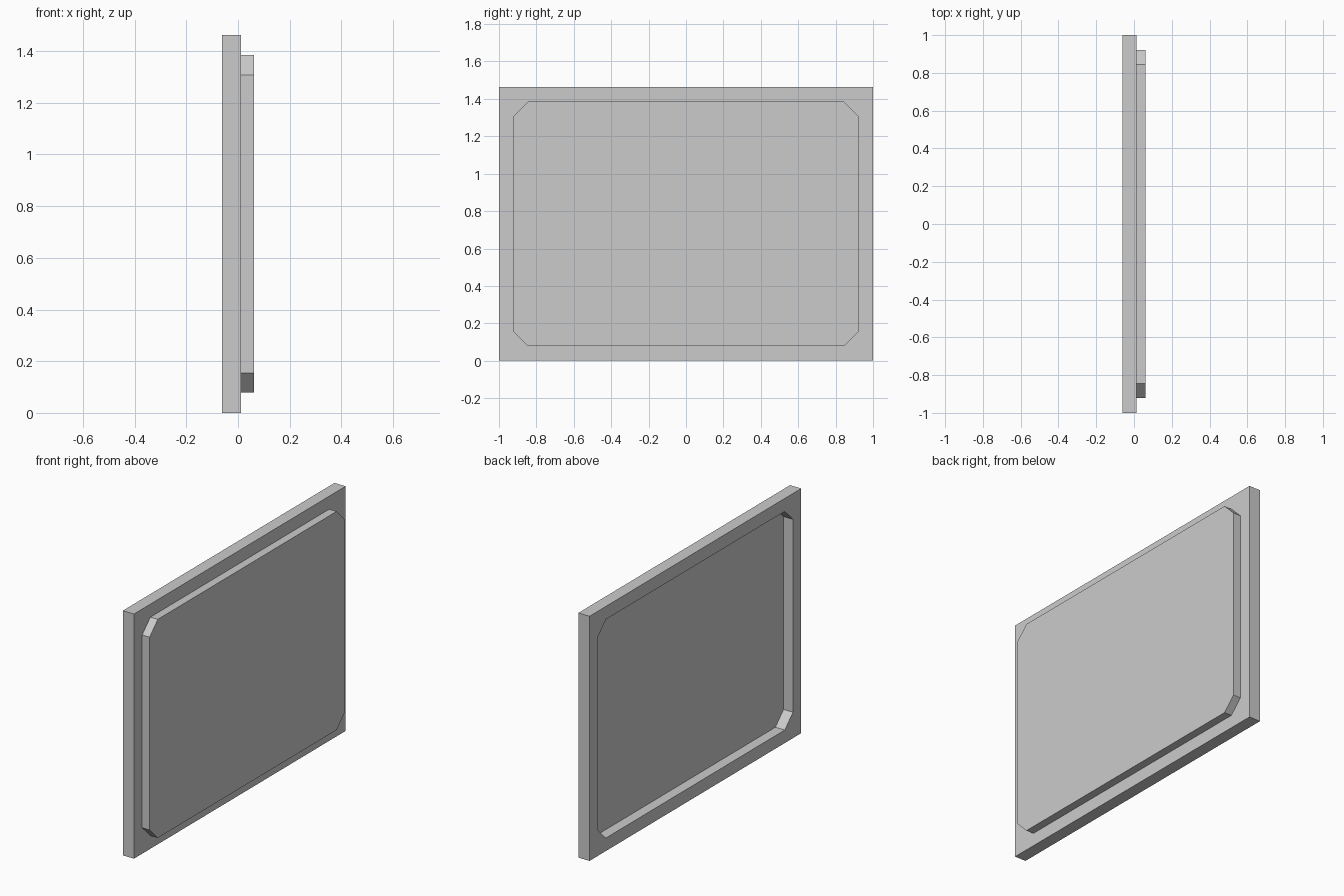
import bpy
import bmesh

if "Cube" in bpy.data.objects:
    bpy.data.objects.remove(bpy.data.objects["Cube"])

W, H = 1.0, 1.463          # half width, height
M, C = 0.078, 0.077        # border margin, corner chamfer
X_BACK, X_FLOOR, X_RIM, X_FRONT = -0.062, 0.0, 0.012, 0.061

bm = bmesh.new()


def loop(x, points):
    return [bm.verts.new((x, y, z)) for y, z in points]


def strip(a, b):
    n = len(a)
    for i in range(n):
        j = (i + 1) % n
        bm.faces.new((a[i], a[j], b[j], b[i]))


def border(rect, octagon):
    # flat border between the rectangle and the clipped-corner outline
    for i in range(4):
        j = (i + 1) % 4
        bm.faces.new((rect[i], octagon[2 * i], octagon[2 * i + 1]))
        bm.faces.new((rect[i], rect[j], octagon[2 * j], octagon[2 * i + 1]))


# Profiles: outer rectangle and clipped-corner inner outline
rect = [(-W, 0), (W, 0), (W, H), (-W, H)]
a, lo, hi = W - M, M, H - M
octa = [(-a, lo + C), (-a + C, lo), (a - C, lo), (a, lo + C),
        (a, hi - C), (a - C, hi), (-a + C, hi), (-a, hi - C)]

# Outer frame
back, rim = loop(X_BACK, rect), loop(X_RIM, rect)
strip(back, rim)

# Hollow back pocket
pocket_edge, pocket_floor = loop(X_BACK, octa), loop(X_FLOOR, octa)
border(back, pocket_edge)
strip(pocket_edge, pocket_floor)
bm.faces.new(pocket_floor)

# Raised front panel
panel_base, panel_face = loop(X_RIM, octa), loop(X_FRONT, octa)
border(rim, panel_base)
strip(panel_base, panel_face)
bm.faces.new(panel_face)

bmesh.ops.recalc_face_normals(bm, faces=bm.faces)
mesh = bpy.data.meshes.new("framed_panel")
bm.to_mesh(mesh)
bm.free()
bpy.context.collection.objects.link(bpy.data.objects.new("framed_panel", mesh))
